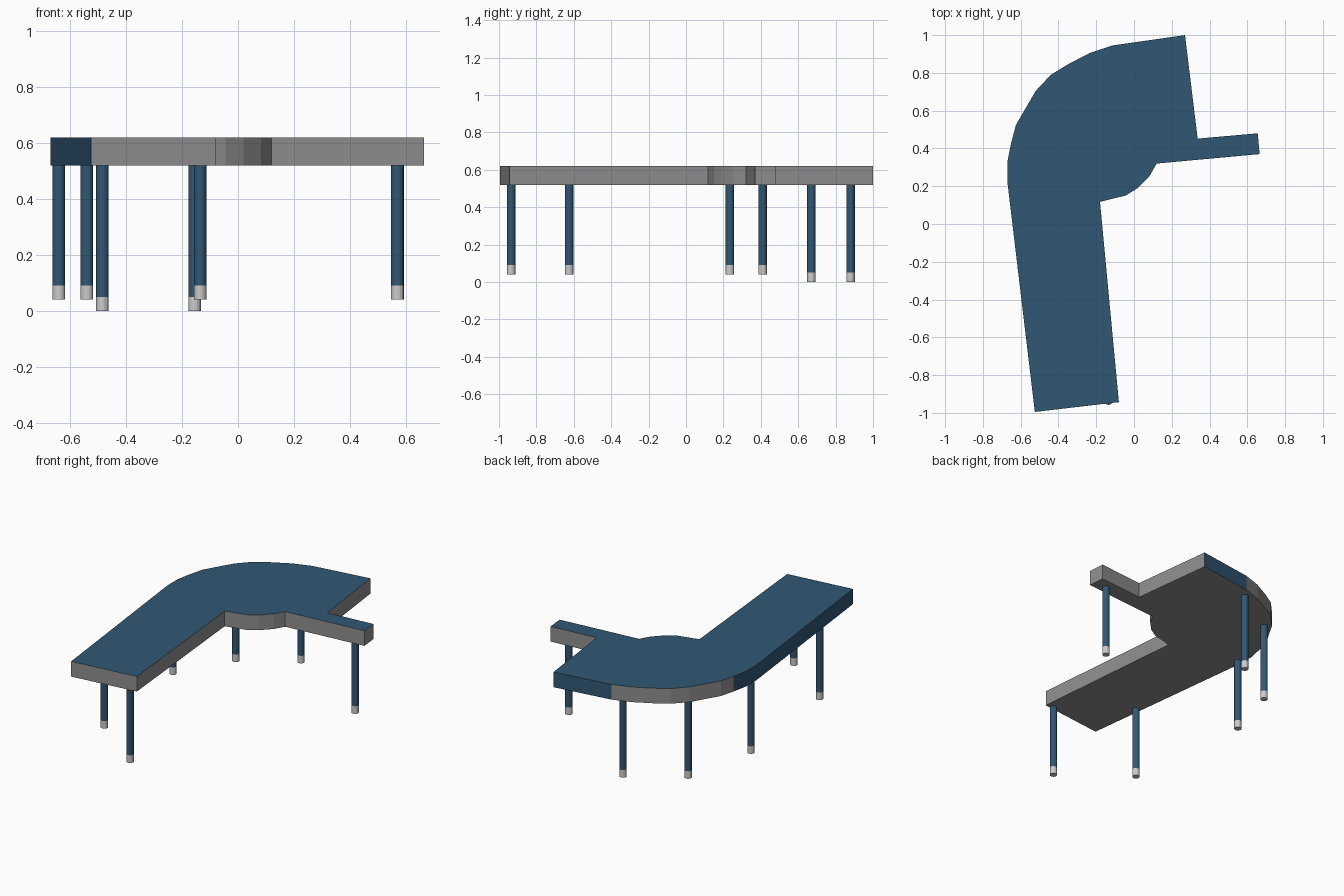
import bpy
import bmesh
from mathutils import Vector

cube = bpy.data.objects.get("Cube")
if cube:
    bpy.data.objects.remove(cube, do_unlink=True)


def material(name, rgb):
    m = bpy.data.materials.new(name)
    m.use_nodes = True
    m.diffuse_color = (*rgb, 1)
    m.node_tree.nodes["Principled BSDF"].inputs["Base Color"].default_value = (*rgb, 1)
    return m


blue = material("deep blue", (0.03, 0.095, 0.175))
grey = material("mid grey", (0.27, 0.27, 0.27))
pale = material("pale grey", (0.6, 0.6, 0.6))


def finish(bm, name, mats):
    bmesh.ops.recalc_face_normals(bm, faces=bm.faces)
    mesh = bpy.data.meshes.new(name)
    bm.to_mesh(mesh)
    bm.free()
    for m in mats:
        mesh.materials.append(m)
    obj = bpy.data.objects.new(name, mesh)
    bpy.context.collection.objects.link(obj)
    return obj


# Deck: angled slab outline, counter-clockwise by section
back_end = [(0.27, 1.0), (-0.115, 0.945)]
outer_curve = [(-0.235, 0.905), (-0.35, 0.845), (-0.44, 0.79), (-0.52, 0.705),
               (-0.625, 0.525), (-0.65, 0.43), (-0.67, 0.33), (-0.67, 0.22)]
front_end = [(-0.525, -0.995), (-0.08, -0.943)]
inner_curve = [(-0.18, 0.117), (-0.11, 0.135), (-0.045, 0.15), (0.02, 0.19),
               (0.083, 0.255), (0.12, 0.32)]
walkway = [(0.665, 0.37), (0.655, 0.48), (0.337, 0.452)]
outline = back_end + outer_curve + front_end + inner_curve + walkway

bm = bmesh.new()
base = bm.faces.new([bm.verts.new((x, y, 0.52)) for x, y in outline])
ext = bmesh.ops.extrude_face_region(bm, geom=[base], use_keep_orig=True)
top_verts = [g for g in ext["geom"] if isinstance(g, bmesh.types.BMVert)]
bmesh.ops.translate(bm, verts=top_verts, vec=(0, 0, 0.1))
bmesh.ops.recalc_face_normals(bm, faces=bm.faces)

# Top, straight back edge and long outer side are blue, the rest grey
for f in bm.faces:
    c, n = f.calc_center_median(), f.normal
    outer_side = n.x < -0.95 and c.x < -0.5 and c.y < 0.42
    back_edge = n.y > 0.9 and c.y > 0.95
    f.material_index = 0 if n.z > 0.5 or outer_side or back_edge else 1
finish(bm, "deck", [blue, grey])


def cylinder(name, x, y, z0, z1, radius, mat):
    bm = bmesh.new()
    bmesh.ops.create_cone(bm, cap_ends=True, segments=16, radius1=radius,
                          radius2=radius, depth=z1 - z0)
    bmesh.ops.translate(bm, verts=bm.verts, vec=Vector((x, y, (z0 + z1) / 2)))
    finish(bm, name, [mat])


# Legs with pale feet; the two at the back reach lower
legs = {
    "front_left": (-0.135, -0.935, 0.04),
    "front_right": (-0.54, -0.625, 0.04),
    "middle_right": (-0.64, 0.235, 0.04),
    "walkway": (0.57, 0.41, 0.04),
    "back_right": (-0.485, 0.67, 0),
    "back_left": (-0.155, 0.88, 0),
}
for name, (x, y, bottom) in legs.items():
    cylinder(name + "_leg", x, y, bottom + 0.05, 0.52, 0.0225, blue)
    cylinder(name + "_foot", x, y, bottom, bottom + 0.05, 0.0225, pale)
